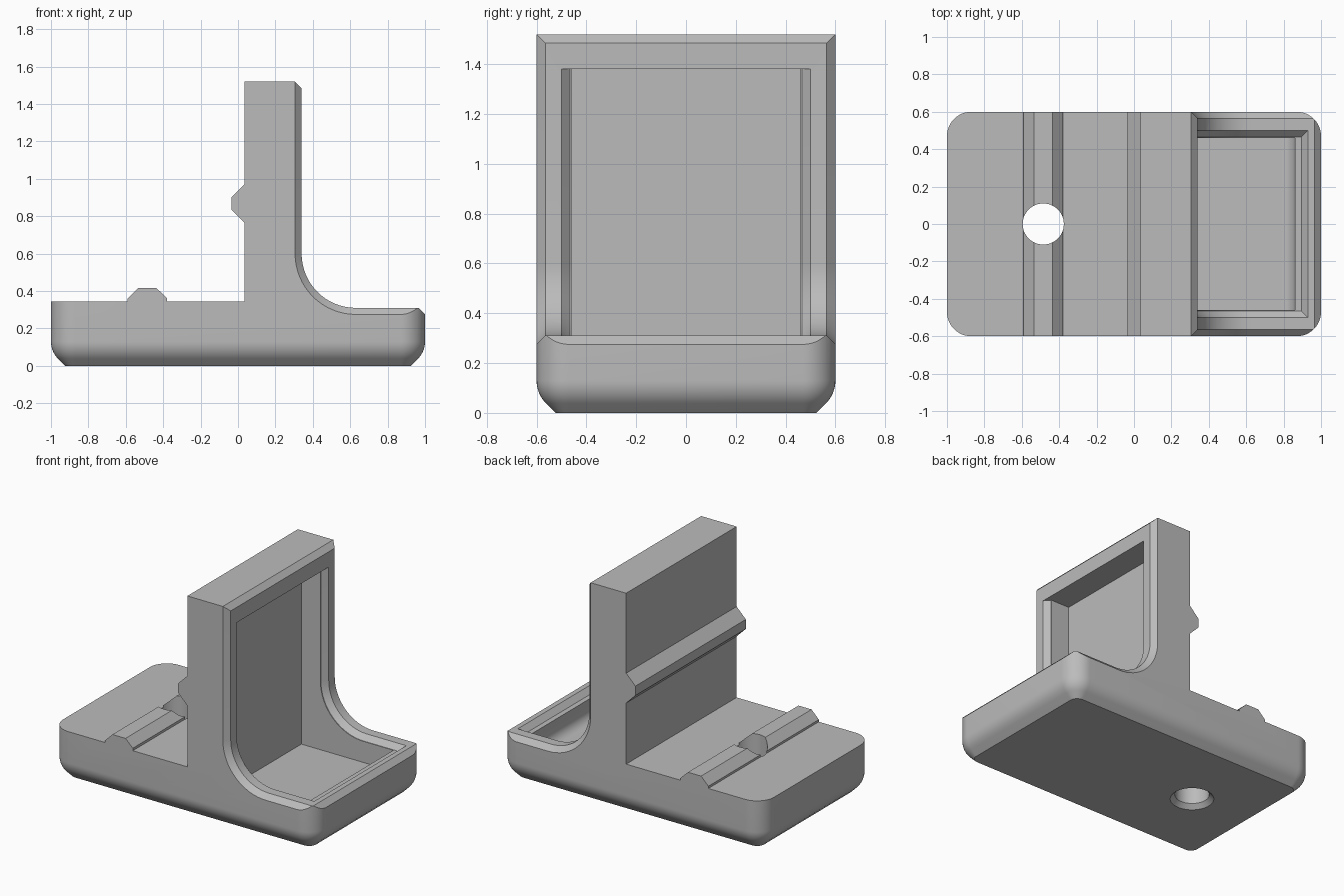
import bpy
import bmesh
from math import sin, cos, pi, radians

if "Cube" in bpy.data.objects:
    bpy.data.objects.remove(bpy.data.objects["Cube"], do_unlink=True)

grey = bpy.data.materials.new("plain grey")
grey.use_nodes = True
GREY = (0.5, 0.5, 0.5, 1)
grey.diffuse_color = GREY
grey.node_tree.nodes["Principled BSDF"].inputs["Base Color"].default_value = GREY


def loft(name, rings):
    """Closed solid through equal-length rings of points."""
    bm = bmesh.new()
    layers = [[bm.verts.new(p) for p in ring] for ring in rings]
    n = len(layers[0])
    for a, b in zip(layers, layers[1:]):
        for i in range(n):
            j = (i + 1) % n
            bm.faces.new((a[i], a[j], b[j], b[i]))
    bm.faces.new(layers[0])
    bm.faces.new(layers[-1])
    bmesh.ops.remove_doubles(bm, verts=bm.verts, dist=0.0001)
    bmesh.ops.recalc_face_normals(bm, faces=bm.faces)
    mesh = bpy.data.meshes.new(name)
    bm.to_mesh(mesh)
    bm.free()
    mesh.materials.append(grey)
    obj = bpy.data.objects.new(name, mesh)
    bpy.context.collection.objects.link(obj)
    return obj


def at_y(profile, y):
    return [(x, y, z) for x, z in profile]


def arc(cx, cz, r, start, end, n=16):
    angles = [radians(start + (end - start) * i / n) for i in range(n + 1)]
    return [(cx + r * cos(a), cz + r * sin(a)) for a in angles]


def sweep(d):
    """Concave bend from tray to upright, pushed d into the material."""
    return arc(0.63, 0.60, 0.29 + d, 270, 180)


# Side profile of the stand, its front face set back by d
def body_profile(d):
    wall_rib = [(0.035, 0.97), (-0.035, 0.90), (-0.035, 0.835), (0.035, 0.765)]
    floor_rib = [(-0.38, 0.345), (-0.38, 0.362), (-0.435, 0.415),
                 (-0.535, 0.415), (-0.59, 0.36), (-0.59, 0.345)]
    return ([(-1, 0), (1, 0), (1, 0.275), (0.965 + d, 0.31 - d)] + sweep(d)
            + [(0.34 - d, 1.485 + d), (0.305, 1.52), (0.035, 1.52)]
            + wall_rib + [(0.035, 0.345)] + floor_rib + [(-1, 0.345)])


stand = loft("stand_body", [at_y(body_profile(d), y) for y, d in
             ((-0.6, 0.035), (-0.565, 0), (0.565, 0), (0.6, 0.035))])


# Envelope with rounded corners and a curved, chamfered underside
def rounded_ring(inset, z):
    r = 0.13
    ring = []
    for k, (sx, sy) in enumerate(((1, 1), (-1, 1), (-1, -1), (1, -1))):
        corner = arc(sx * (1 - r), sy * (0.6 - r), r - inset, k * 90, k * 90 + 90, 12)
        ring += [(x, y, z) for x, y in corner]
    return ring


under = [(0.13 * (1 - cos(a)), 0.13 * (1 - sin(a)))
         for a in [pi / 4 * i / 8 for i in range(8, -1, -1)]]
steps = [(0.0762, 0)] + under + [(0, 1.7)]
envelope = loft("rounded_envelope", [rounded_ring(d, z) for d, z in steps])


# Bevelled lip around the recess
def lip_profile(d):
    return ([(0.97, 1.38), (0.97, 0.35), (0.93 - d, 0.31 - d)] + sweep(d)
            + [(0.34 - d, 1.38)])


lip = loft("lip_cutter", [at_y(lip_profile(d), y) for y, d in
           ((-0.52, -0.02), (-0.465, 0.035), (0.465, 0.035), (0.52, -0.02))])

# Deep pocket with a rounded end
pocket_profile = ([(0.16, 1.38), (0.16, 0.13)]
                  + arc(0.79, 0.20, 0.07, 270, 360, 8) + [(0.86, 1.38)])
pocket = loft("pocket_cutter", [at_y(pocket_profile, y) for y in (-0.46, 0.46)])

# Through hole, flared at the bottom
hole_steps = ((0.15, -0.01), (0.11, 0.03), (0.11, 0.6))
hole = loft("hole_cutter", [[(x, y, z) for x, y in arc(-0.485, 0, r, 0, 352.5, 47)]
                            for r, z in hole_steps])

# Apply the cuts, then discard the helpers
bpy.context.view_layer.objects.active = stand
stand.select_set(True)
for helper, operation in ((envelope, "INTERSECT"), (lip, "DIFFERENCE"),
                          (pocket, "DIFFERENCE"), (hole, "DIFFERENCE")):
    helper.hide_render = True
    mod = stand.modifiers.new(helper.name, "BOOLEAN")
    mod.operation = operation
    mod.solver = "EXACT"
    mod.object = helper
    bpy.ops.object.modifier_apply(modifier=mod.name)
    bpy.data.objects.remove(helper, do_unlink=True)

bpy.ops.object.shade_smooth_by_angle(angle=radians(25))
